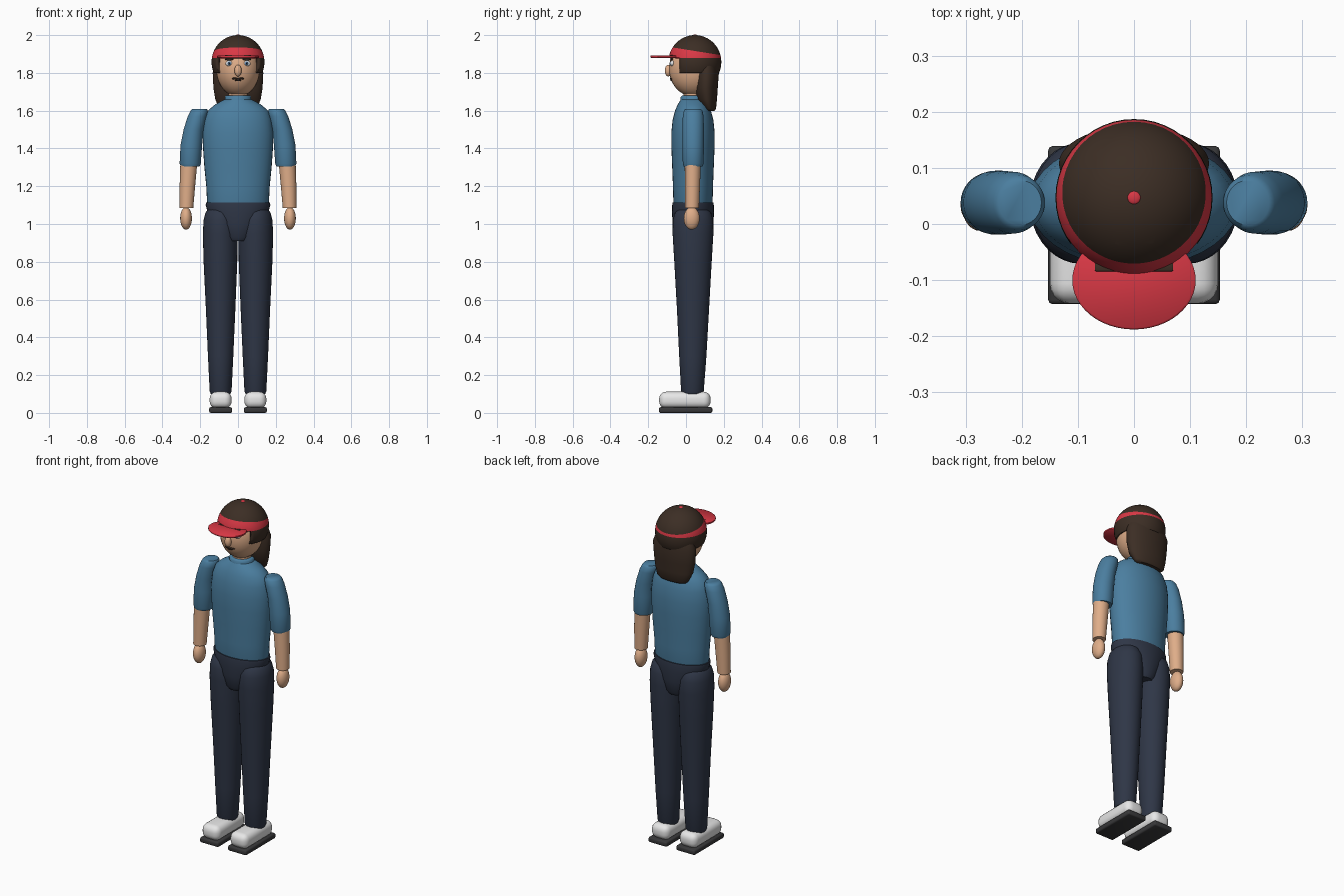
import bpy, bmesh, math
from mathutils import Vector

cube = bpy.data.objects.get("Cube")
if cube:
    bpy.data.objects.remove(cube, do_unlink=True)


def material(name, r, g, b):
    m = bpy.data.materials.new(name)
    m.use_nodes = True
    m.diffuse_color = (r, g, b, 1)
    bsdf = m.node_tree.nodes["Principled BSDF"]
    bsdf.inputs["Base Color"].default_value = (r, g, b, 1)
    bsdf.inputs["Roughness"].default_value = 0.7
    return m


SHIRT = material("shirt blue", 0.07, 0.21, 0.35)
NAVY = material("trouser navy", 0.028, 0.037, 0.062)
SKIN = material("skin", 0.74, 0.42, 0.25)
HAIR = material("hair brown", 0.045, 0.027, 0.018)
RED = material("cap red", 0.70, 0.04, 0.06)
WHITE = material("white", 0.82, 0.82, 0.82)
SOLE = material("sole grey", 0.04, 0.04, 0.042)
IRIS = material("iris blue", 0.10, 0.22, 0.42)
BLACK = material("black", 0.01, 0.01, 0.01)


def finish(name, bm, *mats, angle=50):
    bmesh.ops.recalc_face_normals(bm, faces=bm.faces)
    me = bpy.data.meshes.new(name)
    bm.to_mesh(me)
    bm.free()
    for m in mats:
        me.materials.append(m)
    ob = bpy.data.objects.new(name, me)
    bpy.context.collection.objects.link(ob)
    bpy.ops.object.select_all(action="DESELECT")
    ob.select_set(True)
    bpy.context.view_layer.objects.active = ob
    bpy.ops.object.shade_smooth_by_angle(angle=math.radians(angle))
    return ob


def loft(name, rings, mat, side=1, n=36):
    """Skin of stacked ellipses, each (z, centre x, centre y, radius x, radius y)."""
    bm = bmesh.new()
    loops = []
    for z, cx, cy, rx, ry in rings:
        turns = [2 * math.pi * i / n for i in range(n)]
        loops.append([bm.verts.new((side * cx + rx * math.cos(t), cy + ry * math.sin(t), z))
                      for t in turns])
    for a, b in zip(loops, loops[1:]):
        for i in range(n):
            j = (i + 1) % n
            bm.faces.new((a[i], a[j], b[j], b[i]))
    bm.faces.new(loops[0])
    bm.faces.new(loops[-1])
    return finish(name, bm, mat)


def ball_mesh(centre, radii, u=32, v=20):
    bm = bmesh.new()
    bmesh.ops.create_uvsphere(bm, u_segments=u, v_segments=v, radius=1)
    bmesh.ops.scale(bm, vec=radii, verts=bm.verts)
    bmesh.ops.translate(bm, vec=centre, verts=bm.verts)
    return bm


def ball(name, centre, radii, mat):
    return finish(name, ball_mesh(centre, radii), mat)


def box(name, centre, size, mat, bevel, segments=4):
    bm = bmesh.new()
    bmesh.ops.create_cube(bm, size=1)
    bmesh.ops.scale(bm, vec=size, verts=bm.verts)
    bmesh.ops.translate(bm, vec=centre, verts=bm.verts)
    bmesh.ops.bevel(bm, geom=bm.edges[:], offset=bevel, segments=segments,
                    profile=0.5, affect="EDGES")
    return finish(name, bm, mat)


Y = 0.037  # body axis

# Shirt, collar and neck
loft("shirt", [(1.10, 0, Y, .160, .100), (1.12, 0, Y, .164, .104), (1.20, 0, Y, .168, .106),
               (1.30, 0, Y, .178, .110), (1.40, 0, Y, .185, .114), (1.48, 0, Y, .187, .115),
               (1.55, 0, Y, .178, .108), (1.60, 0, Y, .160, .095), (1.63, 0, Y, .125, .082),
               (1.65, 0, Y, .090, .070), (1.66, 0, Y, .072, .064)], SHIRT)
loft("collar", [(1.64, 0, Y, .070, .066), (1.672, 0, Y, .070, .066),
                (1.68, 0, Y, .062, .058)], SHIRT)
loft("neck", [(1.62, 0, Y, .052, .050), (1.74, 0, Y, .050, .050)], SKIN)

# Hips
loft("hips", [(.91, 0, Y, .070, .085), (.93, 0, Y, .088, .098), (1.0, 0, Y, .135, .108),
              (1.06, 0, Y, .160, .111), (1.10, 0, Y, .171, .110), (1.113, 0, Y, .170, .108)], NAVY)

for side, label in ((1, "left"), (-1, "right")):
    # Leg and shoe
    loft(label + "_leg", [(.10, .092, .034, .052, .054), (.115, .092, .034, .058, .060),
                          (.30, .092, .036, .067, .072), (.55, .092, .037, .078, .085),
                          (.80, .093, .037, .089, .099), (.95, .094, .037, .092, .108),
                          (1.02, .094, .037, .088, .107), (1.06, .094, .037, .078, .095),
                          (1.085, .094, .037, .058, .070), (1.095, .094, .037, .03, .035)],
         NAVY, side)
    box(label + "_shoe", (side * .092, -.006, .068), (.116, .272, .088), WHITE, .036, 5)
    box(label + "_sole", (side * .092, -.002, .015), (.122, .282, .03), SOLE, .008, 2)

    # Arm
    loft(label + "_sleeve", [(1.305, .253, .038, .050, .050), (1.32, .253, .038, .056, .055),
                             (1.42, .247, .038, .057, .057), (1.50, .235, .038, .053, .057),
                             (1.57, .215, .038, .051, .055), (1.60, .205, .038, .046, .049),
                             (1.61, .203, .038, .038, .040)], SHIRT, side)
    loft(label + "_forearm", [(1.085, .273, .032, .036, .037), (1.20, .268, .034, .041, .040),
                              (1.33, .260, .036, .045, .043)], SKIN, side)
    ball(label + "_hand", (side * .275, .03, 1.03), (.031, .042, .060), SKIN)

    # Eye and brow
    ball(label + "_eye", (side * .046, -.072, 1.850), (.020, .012, .015), WHITE)
    ball(label + "_iris", (side * .046, -.080, 1.850), (.010, .006, .010), IRIS)
    ball(label + "_pupil", (side * .046, -.084, 1.850), (.005, .004, .005), BLACK)
    ball(label + "_brow", (side * .046, -.077, 1.872), (.024, .007, .006), HAIR)

# Head, nose and mouth
ball("head", (0, .04, 1.822), (.116, .130, .147), SKIN)
ball("nose", (0, -.094, 1.812), (.019, .018, .031), SKIN)
for x in (-.014, .014):
    ball("upper_lip", (x, -.076, 1.770), (.018, .010, .006), HAIR)
ball("lower_lip", (0, -.073, 1.761), (.018, .010, .005), HAIR)

# Hair dome with the cap band cut into it
top = Vector((0, .047, 1.858))
rim = 1.88
slope = Vector((0, .16, 1)).normalized()
band_top = Vector((0, .047, 1.916))
bm = ball_mesh(top, (.140, .140, .142), 48, 32)


def cut(point, normal, clear=False):
    bmesh.ops.bisect_plane(bm, geom=bm.verts[:] + bm.edges[:] + bm.faces[:], plane_co=point,
                           plane_no=normal, clear_inner=clear)


cut((0, 0, 1.80), (0, 0, 1), True)
cut((0, 0, rim), (0, 0, 1))
cut(band_top, slope)
cut((0, -.035, 0), (0, 1, 0))
face_gap = []
for f in bm.faces:
    c = f.calc_center_median()
    if c.z < rim and c.y < -.035:
        face_gap.append(f)
    elif c.z > rim and (c - band_top).dot(slope) < 0:
        f.material_index = 1
bmesh.ops.delete(bm, geom=face_gap, context="FACES")
dome = finish("hair_and_cap_band", bm, HAIR, RED)
shell = dome.modifiers.new("thickness", "SOLIDIFY")
shell.thickness = .02
shell.offset = -1

# Cap brim, button and fringe
loft("cap_brim", [(1.879, 0, -.10, .106, .085), (1.882, 0, -.10, .110, .088),
                  (1.890, 0, -.10, .110, .088), (1.893, 0, -.10, .106, .085)], RED, n=48)
ball("cap_button", (0, .047, 1.998), (.012, .012, .005), RED)
box("fringe", (0, -.077, 1.885), (.14, .016, .02), HAIR, .003, 2)

# Long back hair
loft("back_hair", [(1.598, 0, .125, .085, .026), (1.61, 0, .125, .100, .034),
                   (1.66, 0, .110, .120, .054), (1.72, 0, .106, .130, .062),
                   (1.80, 0, .108, .134, .066), (1.84, 0, .105, .120, .060)], HAIR)
